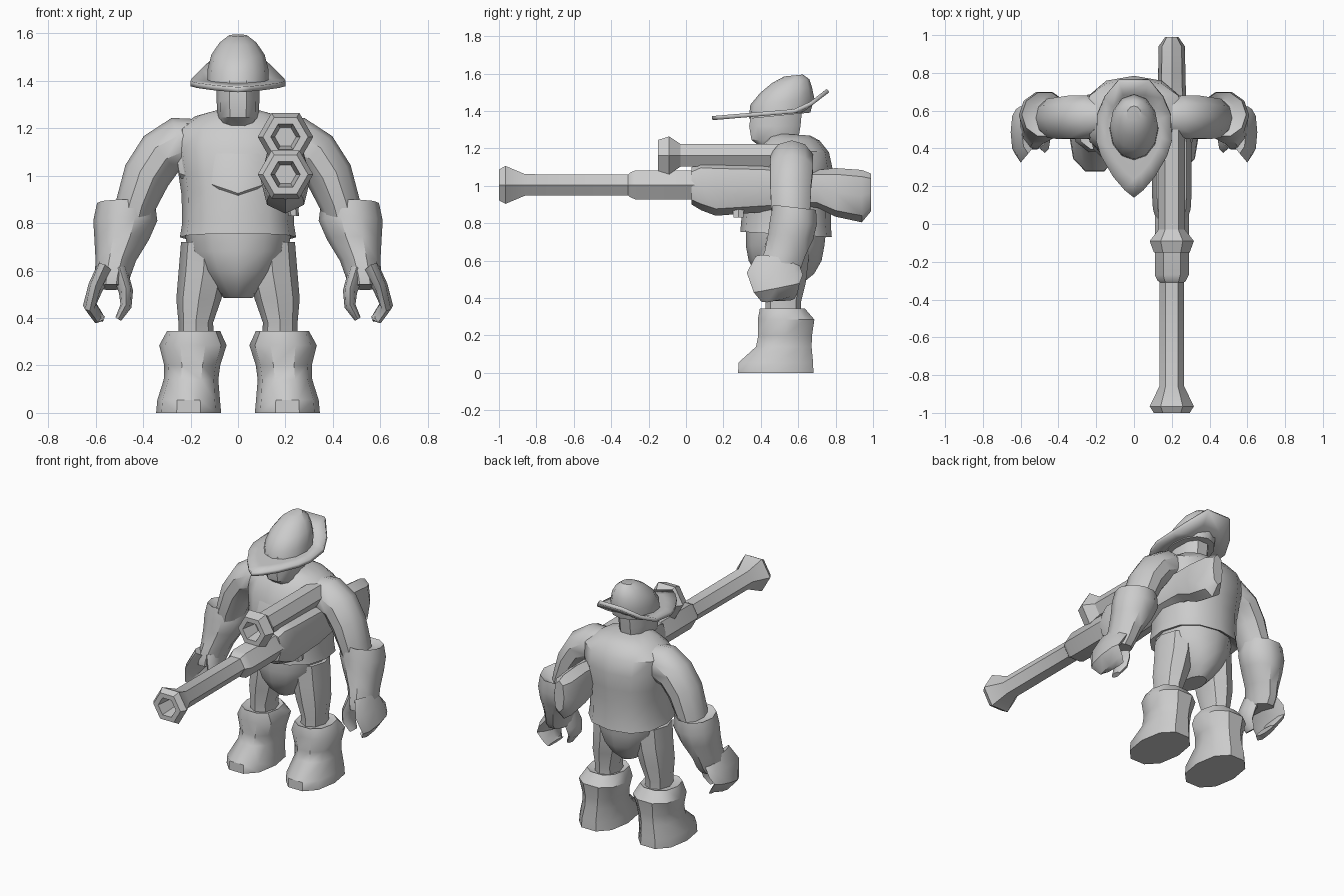
import bpy, bmesh, math
from mathutils import Vector

grey = bpy.data.materials.new("plain_grey")
grey.diffuse_color = (0.6, 0.6, 0.6, 1)


def finish(name, bm, mirror=False, angle=38):
    bmesh.ops.recalc_face_normals(bm, faces=bm.faces)
    me = bpy.data.meshes.new(name)
    bm.to_mesh(me)
    bm.free()
    me.materials.append(grey)
    ob = bpy.data.objects.new(name, me)
    bpy.context.collection.objects.link(ob)
    bpy.ops.object.select_all(action='DESELECT')
    ob.select_set(True)
    bpy.context.view_layer.objects.active = ob
    bpy.ops.object.shade_smooth_by_angle(angle=math.radians(angle))
    if mirror:
        ob.modifiers.new("Mirror", 'MIRROR')
    return ob


def loft(name, rings, n=10, normal=None, power=1.0, mirror=False, angle=38):
    """Skin elliptical rings (x, y, z, radius_u, radius_v); rings follow the path unless normal is fixed."""
    bm = bmesh.new()
    pts = [Vector(r[:3]) for r in rings]
    loops = []
    for i, r in enumerate(rings):
        a, b = pts[max(i - 1, 0)], pts[min(i + 1, len(pts) - 1)]
        nz = Vector(normal).normalized() if normal else (b - a).normalized()
        u = (Vector((1, 0, 0)) - nz * nz.x).normalized()
        v = nz.cross(u)
        loop = []
        for k in range(n):
            t = 2 * math.pi * k / n
            c, s = math.cos(t), math.sin(t)
            c = math.copysign(abs(c) ** power, c)
            s = math.copysign(abs(s) ** power, s)
            loop.append(bm.verts.new(pts[i] + u * c * r[3] + v * s * r[4]))
        loops.append(loop)
    for p, q in zip(loops, loops[1:]):
        for k in range(n):
            bm.faces.new((p[k], p[(k + 1) % n], q[(k + 1) % n], q[k]))
    bm.faces.new(loops[0])
    bm.faces.new(loops[-1])
    return finish(name, bm, mirror, angle)


UP = (0, 0, 1)

# Vest, with an overhanging hem and chest fold
loft("torso", [
    (0, .54, .78, .19, .19), (0, .54, .75, .215, .215), (0, .535, .74, .245, .245),
    (0, .535, .80, .235, .24), (0, .54, .92, .238, .235), (0, .55, 1.0, .25, .23),
    (0, .56, 1.1, .265, .225), (0, .575, 1.19, .265, .19), (0, .575, 1.25, .18, .14),
    (0, .565, 1.275, .09, .1)], 12, (0, .06, 1), .85)

# Chest panel ending in a shallow V
bm = bmesh.new()
rows = []
for z0, drop, front, half in ((.99, .085, .315, .243), (1.01, .085, .295, .248),
                              (1.1, .02, .325, .262), (1.2, 0, .40, .25)):
    row = []
    for k in range(-3, 4):
        f = k / 3
        row.append(bm.verts.new((half * f, front + .17 * f * f, z0 - drop * (1 - abs(f)))))
    rows.append(row)
rows.append([bm.verts.new((v.co.x * .9, .5, 1.22)) for v in rows[-1]])
rows.insert(0, [bm.verts.new((v.co.x * .9, .5, v.co.z + .02)) for v in rows[0]])
for p, q in zip(rows, rows[1:]):
    for k in range(6):
        bm.faces.new((p[k], p[k + 1], q[k + 1], q[k]))
finish("chest_panel", bm)

# Hips
loft("pelvis", [
    (0, .53, .485, .06, .10), (0, .53, .53, .105, .155), (0, .53, .60, .165, .195),
    (0, .53, .68, .212, .21), (0, .535, .77, .225, .215)], 12, UP)

# Legs and boots
loft("leg", [
    (.175, .52, .30, .075, .095), (.178, .52, .38, .073, .095), (.165, .525, .48, .095, .115),
    (.145, .53, .60, .105, .125), (.14, .53, .72, .10, .13)], 8, UP, mirror=True)
loft("boot", [
    (.208, .48, 0, .137, .21), (.208, .48, .055, .132, .208), (.198, .523, .14, .115, .155),
    (.193, .53, .20, .118, .15), (.19, .535, .285, .142, .158), (.187, .515, .345, .112, .125),
    (.185, .515, .335, .085, .1)], 10, UP, .85, mirror=True)

# Arms, gauntlets and curled hands
loft("arm", [
    (.16, .565, 1.15, .09, .10), (.24, .565, 1.135, .115, .12), (.325, .565, 1.09, .105, .12),
    (.385, .56, 1.0, .10, .115), (.43, .56, .88, .085, .11), (.45, .56, .80, .08, .1)],
    10, mirror=True)
loft("gauntlet", [
    (.46, .575, .86, .085, .09), (.472, .58, .885, .122, .122), (.475, .575, .81, .135, .132),
    (.49, .56, .73, .115, .128), (.515, .53, .64, .085, .115), (.53, .505, .57, .075, .115),
    (.535, .49, .53, .07, .10)], 10, (0, .12, 1), mirror=True)
loft("fingers", [
    (.56, .49, .60, .04, .12), (.60, .475, .53, .033, .15), (.625, .485, .455, .028, .125),
    (.59, .50, .405, .022, .10), (.565, .50, .395, .012, .08)], 8, mirror=True)
loft("thumb", [
    (.50, .47, .60, .035, .07), (.472, .45, .51, .03, .075), (.472, .44, .45, .024, .06),
    (.505, .44, .395, .014, .035)], 8, mirror=True)

# Head and neck
loft("head", [
    (0, .51, 1.17, .04, .08), (0, .50, 1.205, .065, .1), (0, .475, 1.245, .088, .13),
    (0, .475, 1.32, .09, .143), (0, .485, 1.40, .09, .14)], 10, UP, .8)

# Hat crown
loft("hat_crown", [
    (0, .50, 1.375, .13, .165), (0, .515, 1.45, .128, .172), (0, .535, 1.51, .112, .14),
    (0, .56, 1.56, .078, .10), (0, .575, 1.59, .04, .05)], 12, (0, -.1, 1))

# Hat brim: long in front, curled up behind
bm = bmesh.new()
half = [(0, .14), (.05, .18), (.11, .25), (.175, .36), (.2, .44), (.195, .58), (.155, .67), (.08, .76)]
outline = half + [(-x, y) for x, y in half[:0:-1]]


def brim_z(y):
    return 1.362 + .085 * (y - .14) + max(0, y - .62) * .68


loops = []
for s in (1, .72, .45):
    co = [(x * s, .5 + (y - .5) * s) for x, y in outline]
    loops.append([bm.verts.new((x, y, brim_z(y))) for x, y in co])
m = len(outline)
for p, q in zip(loops, loops[1:]):
    for k in range(m):
        bm.faces.new((p[k], p[(k + 1) % m], q[(k + 1) % m], q[k]))
bm.faces.new(loops[-1])
brim = finish("hat_brim", bm, angle=30)
mod = brim.modifiers.new("Thickness", 'SOLIDIFY')
mod.thickness = .022
mod.offset = 0


# Launcher tubes along y with hollow hexagonal muzzles
def tube(name, z, prof, n=6):
    loft(name, [(.2, y, z, r, r) for y, r in prof], n, (0, 1, 0), angle=32)


tube("long_barrel", 1.005, [
    (-.86, .045), (-1, .062), (-1, .095), (-.965, .117), (-.86, .066), (-.31, .064),
    (-.3, .075), (-.27, .09), (.1, .09)])
tube("upper_barrel", 1.163, [
    (-.05, .045), (-.15, .062), (-.15, .095), (-.09, .117), (-.03, .07), (.5, .07)])

# Launcher body, tail and grip
loft("launcher_body", [
    (.2, .03, 1.0, .085, .10), (.2, .08, 1.0, .10, .13), (.2, .16, .985, .105, .145),
    (.2, .42, .99, .105, .13), (.2, .62, .985, .08, .10), (.2, .70, .985, .075, .10),
    (.2, .80, .965, .072, .13), (.2, .94, .945, .07, .14), (.2, .99, .965, .035, .10)],
    8, (0, 1, 0), .85)
loft("grip", [
    (.235, .28, .83, .022, .03), (.22, .28, .93, .03, .04)], 6, UP)
